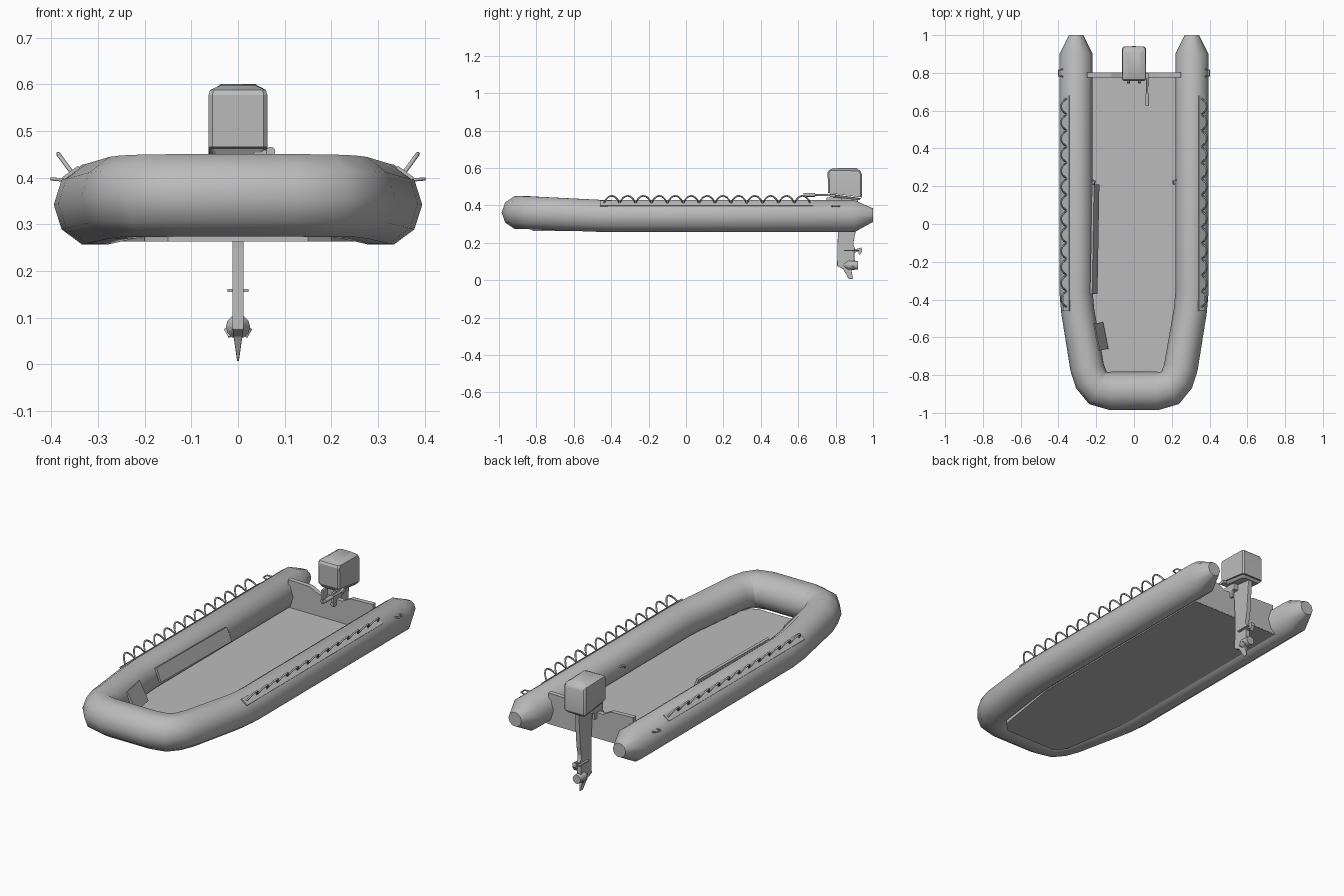
import bpy, bmesh, math
from mathutils import Vector, Matrix

if "Cube" in bpy.data.objects:
    bpy.data.objects.remove(bpy.data.objects["Cube"], do_unlink=True)

grey = bpy.data.materials.new("neutral_grey")
grey.use_nodes = True
grey.diffuse_color = (0.5, 0.5, 0.5, 1)
grey.node_tree.nodes["Principled BSDF"].inputs["Base Color"].default_value = (0.5, 0.5, 0.5, 1)


def finish(name, bm, smooth=None, bevel=0):
    bmesh.ops.recalc_face_normals(bm, faces=bm.faces)
    mesh = bpy.data.meshes.new(name)
    bm.to_mesh(mesh)
    bm.free()
    mesh.materials.append(grey)
    if smooth:
        for p in mesh.polygons:
            p.use_smooth = True
        mesh.set_sharp_from_angle(angle=math.radians(smooth))
    obj = bpy.data.objects.new(name, mesh)
    bpy.context.collection.objects.link(obj)
    if bevel:
        mod = obj.modifiers.new("Bevel", "BEVEL")
        mod.width, mod.segments = bevel, 2
    return obj


def box(name, center, size, rot=None, bevel=0):
    bm = bmesh.new()
    bmesh.ops.create_cube(bm, size=1)
    mat = Matrix.Translation(center) @ (rot or Matrix()) @ Matrix.Diagonal((*size, 1))
    bmesh.ops.transform(bm, matrix=mat, verts=bm.verts)
    return finish(name, bm, bevel=bevel)


def prism(name, points, place, offset, bevel=0):
    """Extrude a 2D outline; place maps (a, b) to a 3D point."""
    bm = bmesh.new()
    face = bm.faces.new([bm.verts.new(place(a, b)) for a, b in points])
    new = bmesh.ops.extrude_face_region(bm, geom=[face])["geom"]
    bmesh.ops.translate(bm, vec=offset, verts=[v for v in new if isinstance(v, bmesh.types.BMVert)])
    return finish(name, bm, bevel=bevel)


def loft(name, rings, smooth=40):
    bm = bmesh.new()
    rows = [[bm.verts.new(p) for p in ring] for ring in rings]
    for a, b in zip(rows, rows[1:]):
        for i in range(len(a)):
            j = (i + 1) % len(a)
            bm.faces.new((a[i], a[j], b[j], b[i]))
    bm.faces.new(rows[0])
    bm.faces.new(rows[-1])
    return finish(name, bm, smooth)


def side_rod(name, y0, y1, center, r0, r1, sides=12):
    rings = [[(center[0] + r * math.cos(k * math.tau / sides), y,
               center[1] + r * math.sin(k * math.tau / sides)) for k in range(sides)]
             for y, r in ((y0, r0), (y1, r1))]
    return loft(name, rings)


def wire(name, points, radius):
    curve = bpy.data.curves.new(name, "CURVE")
    curve.dimensions = "3D"
    curve.bevel_depth, curve.bevel_resolution = radius, 1
    curve.use_fill_caps = True
    spline = curve.splines.new("POLY")
    spline.points.add(len(points) - 1)
    for p, co in zip(spline.points, points):
        p.co = (*co, 1)
    curve.materials.append(grey)
    obj = bpy.data.objects.new(name, curve)
    bpy.context.collection.objects.link(obj)


# Inflatable tube: x, y, z, sideways radius, upright radius, stern to bow
half = [(.307, 1, .348, .038, .038), (.307, .9, .342, .088, .09), (.307, -.36, .342, .088, .09),
        (.298, -.46, .344, .088, .09), (.248, -.76, .357, .09, .092),
        (.226, -.825, .36, .092, .092), (.19, -.868, .361, .098, .093), (.12, -.884, .362, .102, .093)]
path = half + [(-x, *rest) for x, *rest in reversed(half)]
rings = []
for i, (x, y, z, rh, rv) in enumerate(path):
    a, b = path[max(i - 1, 0)], path[min(i + 1, len(path) - 1)]
    t = Vector((b[0] - a[0], b[1] - a[1], 0)).normalized()
    out = Vector((-t.y, t.x, 0))
    rings.append([Vector((x, y, z)) + out * rh * math.cos(k * math.tau / 10)
                  + Vector((0, 0, rv * math.sin(k * math.tau / 10))) for k in range(10)])
loft("inflatable_tube", rings)

# Floor
edge = [(.262, .8), (.262, -.38), (.2, -.77), (.15, -.82)]
outline = edge + [(-x, y) for x, y in reversed(edge)]
prism("floor", outline, lambda a, b: (a, b, .263), (0, 0, .02))

# Transom with a motor notch
top = [(.25, .265), (.25, .43), (.12, .425), (.07, .4)]
prism("transom", top + [(-x, z) for x, z in reversed(top)], lambda a, b: (a, .776, b), (0, .025, 0))

# Side fittings
for s, side in ((1, "left"), (-1, "right")):
    normal = Vector((s * .59, 0, .81))
    tilt = Matrix.Rotation(s * math.radians(36), 4, "Y")
    box(side + "_rope_patch", (s * .358, .11, .41), (.042, 1.14, .007), tilt)
    base = Vector((s * .355, 0, .409))
    count, pitch, start = 13, .085, -.44
    points = []
    for n in range(count):
        for k in range(9):
            u = k / 8
            points.append(base + normal * (.052 * math.sin(math.pi * u) ** .7)
                          + Vector((0, start + pitch * (n + u), 0)))
    wire(side + "_grab_rope", points, .0045)
    wire(side + "_stern_ring", [(s * .375, .78, .395), (s * .4, .785, .397),
                                (s * .4, .815, .397), (s * .375, .82, .395)], .004)
    wire(side + "_inner_hook", [(s * .225, .235, .36), (s * .205, .225, .365), (s * .212, .21, .35)], .005)

# Board and plate leaning on the inner tube wall
lean = Matrix.Rotation(math.radians(-1), 4, "Z") @ Matrix.Rotation(math.radians(-22), 4, "Y")
box("side_board", (-.208, -.08, .367), (.012, .58, .075), lean)
lean = Matrix.Rotation(math.radians(11), 4, "Z") @ Matrix.Rotation(math.radians(-25), 4, "Y")
box("bow_plate", (-.178, -.595, .35), (.012, .145, .11), lean)

# Motor cowl, lofted upward with a narrowing crown
def cowl_ring(hw, y0, y1, z0, z1, c=.008):
    pts = [(hw - c, y0), (hw, y0 + c), (hw, y1 - c), (hw - c, y1)]
    pts += [(-x, y) for x, y in reversed(pts)]
    return [(x, y, z0 + (z1 - z0) * (y - y0) / (y1 - y0)) for x, y in pts]

loft("motor_cowl", [cowl_ring(.063, .76, .94, .466, .443), cowl_ring(.063, .757, .94, .577, .568),
                    cowl_ring(.06, .764, .932, .588, .584), cowl_ring(.036, .785, .91, .598, .601)], 30)
loft("cowl_base", [cowl_ring(.05, .775, .925, .445, .428), cowl_ring(.061, .765, .936, .462, .439)], 30)

# Motor leg, skeg and cavitation plate
to_side = lambda x: (lambda a, b: (x, a, b))
leg = [(.8, .45), (.92, .44), (.905, .25), (.895, .2), (.9, .165), (.9, .12), (.9, .07),
       (.885, .05), (.893, .008), (.87, .006), (.84, .06), (.808, .075), (.812, .25)]
leg_obj = prism("motor_leg", leg, to_side(-.012), (.024, 0, 0), .003)
for v in leg_obj.data.vertices:
    if v.co.z < .075:
        v.co.x *= max(.15, v.co.z / .075)
fin = [(.89, .2), (.905, .165), (.938, .175), (.942, .155), (.928, .132), (.92, .152), (.89, .145)]
prism("cavitation_fin", fin, to_side(-.01), (.02, 0, 0))
box("cavitation_plate", (0, .885, .158), (.044, .08, .006))

# Propeller hub and blades
side_rod("hub_nose", .838, .87, (0, .08), .008, .026)
side_rod("hub_barrel", .87, .92, (0, .08), .026, .023)
for k in range(3):
    turn = Matrix.Rotation(k * math.tau / 3, 4, "Y")
    box("propeller_blade", Vector((0, .895, .08)) + turn @ Vector((0, 0, .018)), (.022, .005, .022),
        turn @ Matrix.Rotation(.5, 4, "Z"))

# Clamp bracket and tiller
for x in (-.03, .03):
    box("clamp_arm", (x, .785, .405), (.014, .07, .075), bevel=.003)
    side_rod("clamp_screw", .745, .776, (x, .385), .008, .008, 8)
box("clamp_bridge", (0, .81, .425), (.074, .05, .04), bevel=.003)
box("tiller_mount", (.055, .785, .452), (.045, .03, .016), bevel=.003)
side_rod("tiller_arm", .68, .79, (.07, .455), .005, .006)
side_rod("tiller_grip", .628, .69, (.07, .456), .01, .01)
